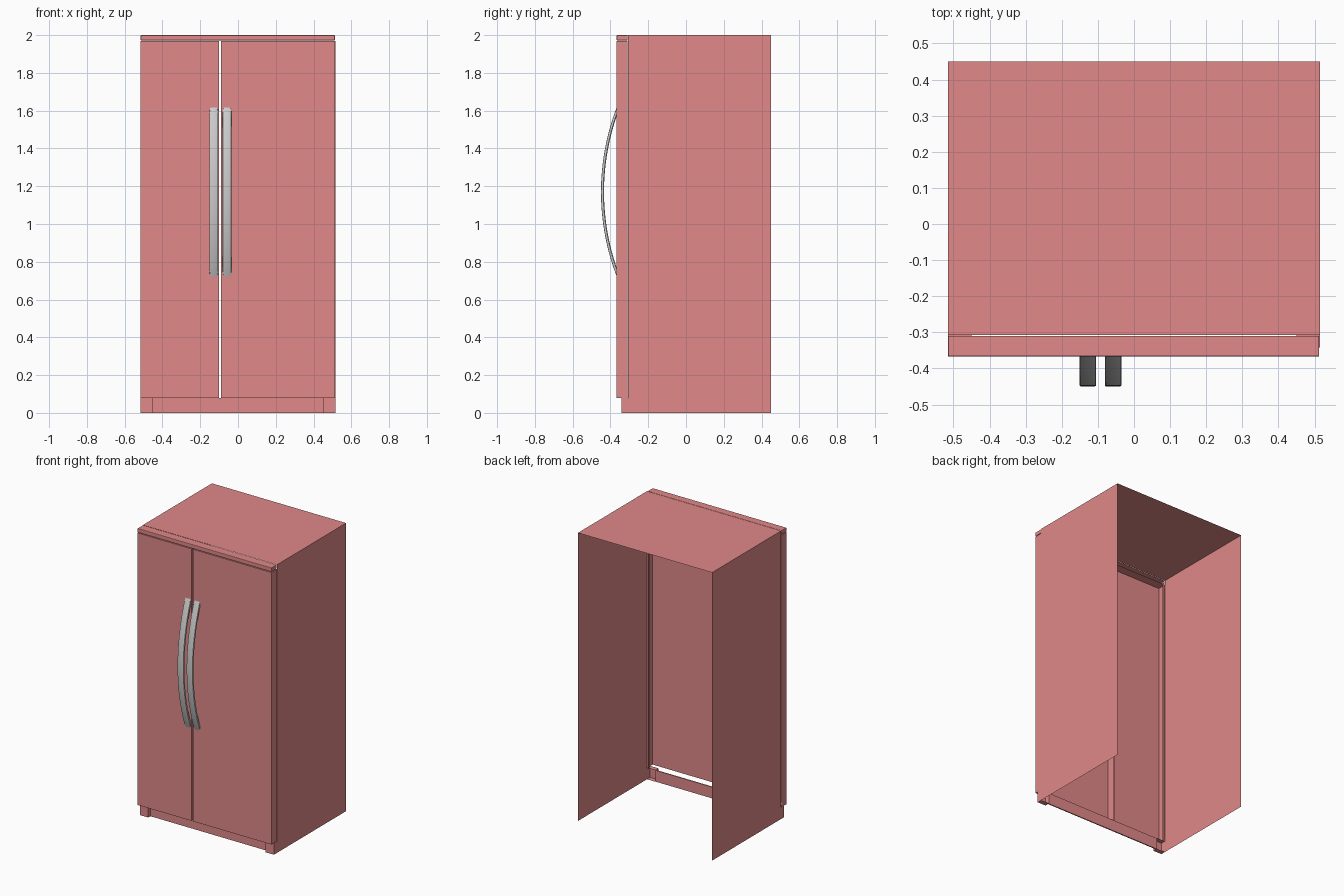
import bpy, bmesh, math

if "Cube" in bpy.data.objects:
    bpy.data.objects.remove(bpy.data.objects["Cube"])

pink = bpy.data.materials.new("pink_enamel")
pink.diffuse_color = (0.75, 0.25, 0.25, 1)
pink.use_nodes = True
pink.node_tree.nodes["Principled BSDF"].inputs["Base Color"].default_value = pink.diffuse_color


def finish(name, bm, mat=None):
    me = bpy.data.meshes.new(name)
    bm.to_mesh(me)
    bm.free()
    ob = bpy.data.objects.new(name, me)
    bpy.context.collection.objects.link(ob)
    if mat:
        me.materials.append(mat)
    return ob


def shell(name, lo, hi, open_sides=()):
    """Box between two corners, with the named sides ('+y', '-z', ...) left open."""
    bm = bmesh.new()
    bmesh.ops.create_cube(bm, size=1)
    for v in bm.verts:
        v.co = [(a + b) / 2 + c * (b - a) for a, b, c in zip(lo, hi, v.co)]
    bm.normal_update()
    drop = []
    for f in bm.faces:
        i = max(range(3), key=lambda k: abs(f.normal[k]))
        if ("+" if f.normal[i] > 0 else "-") + "xyz"[i] in open_sides:
            drop.append(f)
    bmesh.ops.delete(bm, geom=drop, context='FACES')
    return finish(name, bm, pink)


W = 0.515
FRONT, SEAM, BACK = -0.367, -0.308, 0.45

# Cabinet: two sides and a top, open at back, bottom and front
shell("cabinet", (-W, SEAM, 0), (W, BACK, 2), ("-y", "+y", "-z"))

# Narrow flanges along the front edge of the cabinet sides
for side, s in (("left", -1), ("right", 1)):
    x0, x1 = sorted((s * W, s * (W - 0.018)))
    shell(f"{side}_front_flange", (x0, SEAM, 0.08), (x1, SEAM + 0.012, 1.97),
          ("+y", "+z", "-z", "+x" if s > 0 else "-x"))

# Hollow doors, open at back and underneath
for name, x0, x1 in (("left_door", -W, -0.1), ("right_door", -0.09, W - 0.002)):
    shell(name, (x0, FRONT, 0.08), (x1, SEAM - 0.003, 1.968), ("+y", "-z"))

# Top trim strip with softened front edge
trim = shell("top_trim", (-W, FRONT, 1.972), (W - 0.002, SEAM - 0.002, 2), ("+y",))
bev = trim.modifiers.new("soft_edge", 'BEVEL')
bev.width, bev.segments, bev.limit_method = 0.003, 2, 'ANGLE'

# Recessed kick plate and front feet
shell("kick_plate", (-0.45, -0.318, 0), (0.45, -0.31, 0.078))
for side, s in (("left", -1), ("right", 1)):
    x0, x1 = sorted((s * 0.45, s * W))
    shell(f"{side}_foot", (x0, -0.342, 0), (x1, SEAM, 0.08), ("+y",))


def handle(name, x, width=0.046, thick=0.016, steps=32):
    """Bowed bar: chamfered flat section swept along an arc in the y-z plane."""
    half, sag = 0.45, 0.084
    R = (half ** 2 + sag ** 2) / (2 * sag)
    cy, cz = BACK * -1 + R, 1.17
    a = math.asin(half / R)
    w, t, c = width / 2, thick, 0.004
    section = [(-w + c, 0), (w - c, 0), (w - c * 0.3, c * 0.3), (w, c), (w, t - c),
               (w - c, t), (-w + c, t), (-w, t - c), (-w, c), (-w + c * 0.3, c * 0.3)]
    bm = bmesh.new()
    rings = []
    for i in range(steps + 1):
        ang = -a + 2 * a * i / steps
        # narrow the very ends a little for rounded corners
        k = 0.86 if i in (0, steps) else 1
        rings.append([bm.verts.new((x + u * k, cy - (R - d) * math.cos(ang),
                                    cz + (R - d) * math.sin(ang))) for u, d in section])
    n = len(section)
    for r0, r1 in zip(rings, rings[1:]):
        for j in range(n):
            bm.faces.new((r0[j], r0[(j + 1) % n], r1[(j + 1) % n], r1[j]))
    bm.faces.new(rings[0])
    bm.faces.new(rings[-1])
    bmesh.ops.recalc_face_normals(bm, faces=bm.faces)
    ob = finish(name, bm)
    bpy.ops.object.select_all(action='DESELECT')
    bpy.context.view_layer.objects.active = ob
    ob.select_set(True)
    bpy.ops.object.shade_smooth_by_angle(angle=math.radians(35))


# Door handles
handle("left_handle", -0.128)
handle("right_handle", -0.058)
